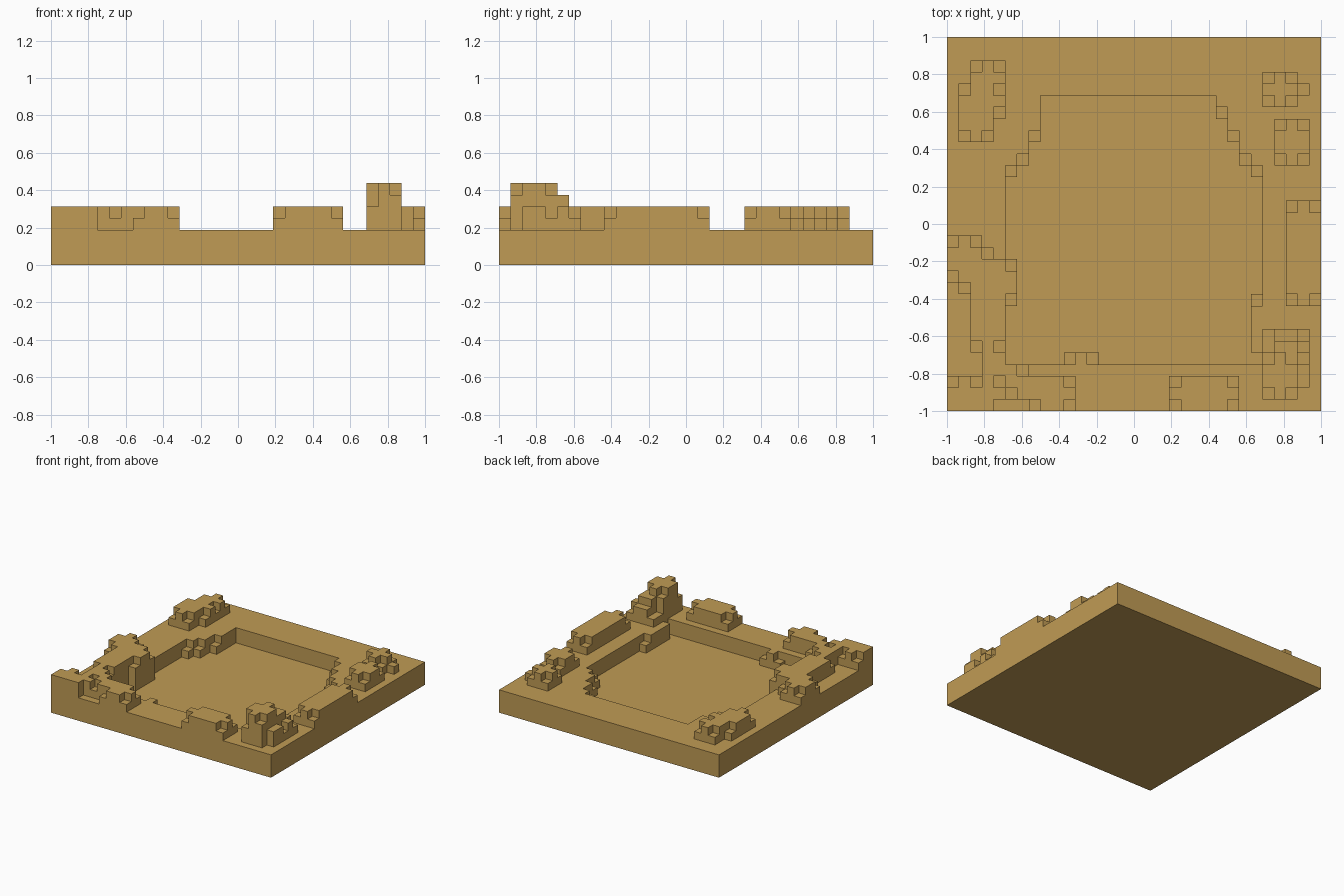
import bpy
import bmesh

cube = bpy.data.objects.get("Cube")
if cube:
    bpy.data.objects.remove(cube, do_unlink=True)

UNIT = 2 / 32  # one block of the 32 x 32 grid

sand = bpy.data.materials.new("sand")
sand.use_nodes = True
sand.diffuse_color = (0.53, 0.33, 0.09, 1)
bsdf = sand.node_tree.nodes["Principled BSDF"]
bsdf.inputs["Base Color"].default_value = sand.diffuse_color
bsdf.inputs["Roughness"].default_value = 0.9


def blocks(name, areas, notches=(), bottom=3, notch_height=4):
    """Stepped solid. areas: (x0, x1, y0, y1, height) in blocks, later ones
    replace earlier ones. notches: single cells lowered to notch_height."""
    height = {}
    for x0, x1, y0, y1, h in areas:
        for i in range(x0, x1):
            for j in range(y0, y1):
                height[i, j] = h
    for cell in notches:
        height[cell] = notch_height

    bm = bmesh.new()

    def quad(*pts):
        bm.faces.new([bm.verts.new((x * UNIT - 1, y * UNIT - 1, z * UNIT))
                      for x, y, z in pts])

    for (i, j), h in height.items():
        ring = [(i, j), (i + 1, j), (i + 1, j + 1), (i, j + 1)]
        quad(*[(x, y, h) for x, y in ring])
        quad(*[(x, y, bottom) for x, y in reversed(ring)])
        # Walls down to each lower neighbour
        for k, (dx, dy) in enumerate(((0, -1), (1, 0), (0, 1), (-1, 0))):
            a, b = ring[k], ring[(k + 1) % 4]
            for z in range(height.get((i + dx, j + dy), bottom), h):
                quad((*a, z), (*b, z), (*b, z + 1), (*a, z + 1))

    bmesh.ops.remove_doubles(bm, verts=bm.verts, dist=0.001)
    bmesh.ops.dissolve_limit(bm, angle_limit=0.01, verts=bm.verts, edges=bm.edges)
    mesh = bpy.data.meshes.new(name)
    bm.to_mesh(mesh)
    bm.free()
    mesh.materials.append(sand)
    obj = bpy.data.objects.new(name, mesh)
    bpy.context.collection.objects.link(obj)
    return obj


# Ground slab with a sunken, step-cornered pit
blocks("ground_slab", [
    (0, 32, 0, 32, 3),
    (5, 27, 4, 21, 1), (6, 26, 21, 22, 1), (7, 25, 22, 24, 1),
    (8, 24, 24, 26, 1), (8, 23, 26, 27, 1),
    (26, 27, 5, 9, 3), (5, 6, 9, 13, 3), (11, 12, 4, 5, 3),
], [(26, 9), (10, 4), (12, 4), (7, 23), (6, 21), (5, 20),
    (23, 25), (24, 23), (25, 21), (26, 20)], bottom=0, notch_height=2)

# Rocks along the back
blocks("back_right_rock", [(1, 4, 23, 28, 5), (2, 5, 28, 30, 5), (4, 5, 25, 28, 5)],
       [(2, 29), (4, 29), (1, 27), (1, 23), (3, 23), (4, 27), (4, 25)])
blocks("back_left_rock", [(27, 30, 26, 29, 5), (30, 31, 27, 28, 5)],
       [(27, 28), (29, 28), (30, 27), (27, 26), (29, 26)])
blocks("back_left_small_rock", [(28, 31, 21, 25, 5)],
       [(28, 24), (30, 24), (28, 21), (30, 21)])

# Rocks on the left side and front
blocks("left_side_rock", [(29, 32, 9, 18, 5)],
       [(29, 17), (31, 17), (29, 9), (31, 9)])
blocks("front_rock", [(19, 25, 0, 3, 5)],
       [(19, 2), (19, 0), (24, 0), (24, 2)])

# Tall boulder with a lower skirt behind and beside it
blocks("tall_boulder", [
    (27, 31, 5, 7, 5), (30, 31, 2, 5, 5),
    (27, 30, 1, 5, 7), (28, 30, 5, 6, 6),
    (27, 28, 1, 2, 5), (29, 30, 1, 2, 6),
    (27, 28, 4, 5, 6), (29, 30, 4, 5, 6),
], [(27, 6), (30, 6), (30, 4), (27, 5)])

# Curved ridge on the right side, overhanging the pit rim
blocks("right_ridge", [
    (0, 3, 12, 15, 5), (3, 4, 11, 14, 5), (0, 2, 11, 12, 5), (1, 2, 10, 11, 5),
    (2, 5, 5, 13, 5), (5, 6, 9, 13, 5), (3, 5, 3, 5, 5),
], [(0, 14), (2, 14), (3, 13), (0, 11), (1, 10), (5, 12), (5, 9), (2, 5), (4, 5)])

# Rock mass in the front right corner
blocks("front_corner_rocks", [
    (0, 4, 0, 3, 5), (4, 7, 1, 3, 5), (5, 7, 3, 4, 5), (7, 11, 0, 3, 5),
], [(0, 2), (2, 2), (4, 2), (5, 1), (6, 3), (7, 0), (10, 0), (10, 2)])
